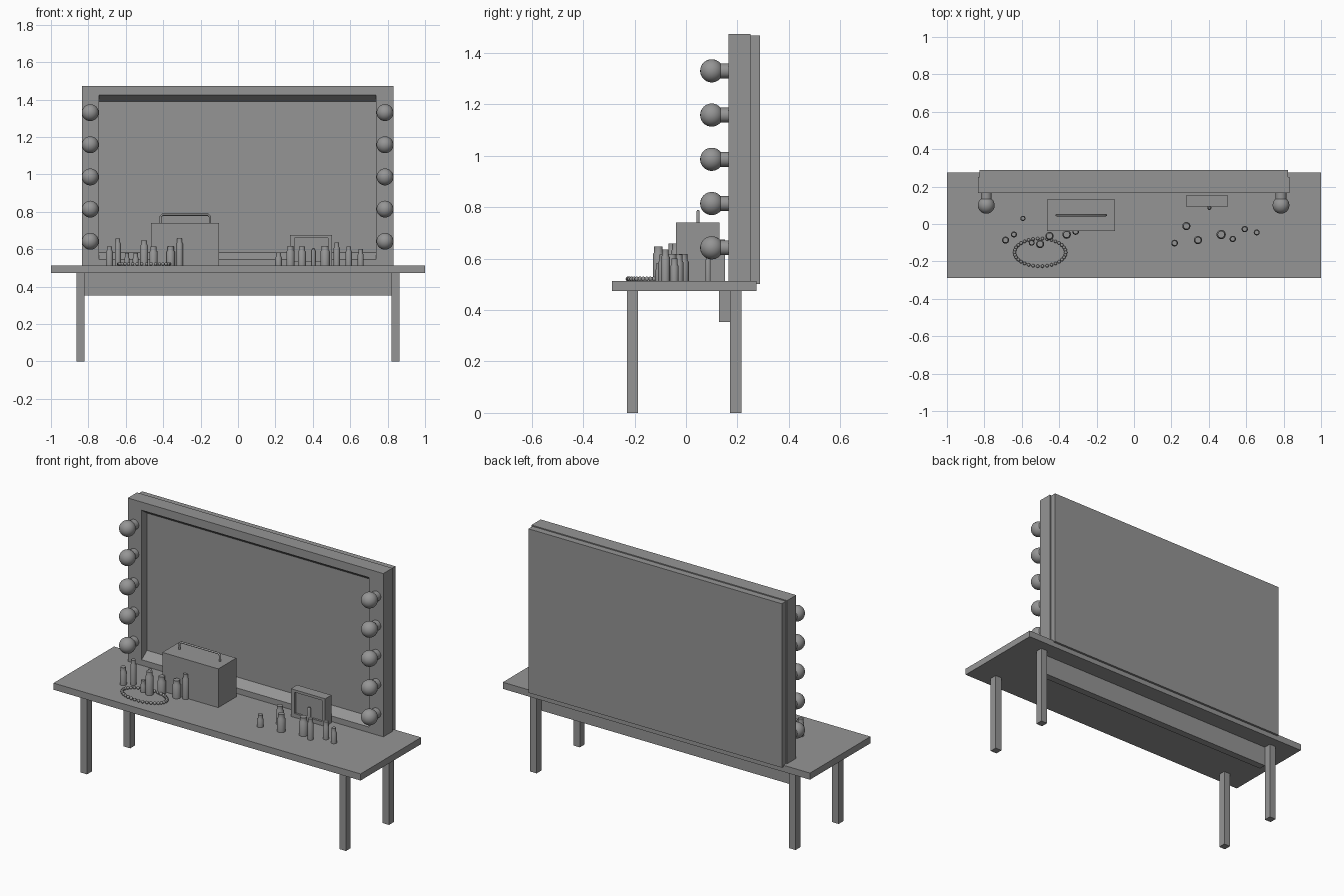
import bpy, bmesh, math
from mathutils import Vector

cube = bpy.data.objects.get("Cube")
if cube:
    bpy.data.objects.remove(cube, do_unlink=True)

GREY = (0.3, 0.3, 0.3, 1)
mat = bpy.data.materials.new("plain grey")
mat.use_nodes = True
mat.diffuse_color = GREY
mat.node_tree.nodes["Principled BSDF"].inputs["Base Color"].default_value = GREY


def finish(name, bm, smooth=False):
    bmesh.ops.recalc_face_normals(bm, faces=bm.faces)
    mesh = bpy.data.meshes.new(name)
    bm.to_mesh(mesh)
    bm.free()
    mesh.materials.append(mat)
    ob = bpy.data.objects.new(name, mesh)
    bpy.context.collection.objects.link(ob)
    if smooth:
        bpy.ops.object.select_all(action='DESELECT')
        ob.select_set(True)
        bpy.context.view_layer.objects.active = ob
        bpy.ops.object.shade_smooth_by_angle(angle=math.radians(40))
    return ob


def add_box(bm, x, y, z):
    verts = bmesh.ops.create_cube(bm, size=1)["verts"]
    for v in verts:
        v.co = Vector([lo + (c + 0.5) * (hi - lo) for c, (lo, hi) in zip(v.co, (x, y, z))])
    return list({f for v in verts for f in v.link_faces})


def box(name, x, y, z):
    bm = bmesh.new()
    add_box(bm, x, y, z)
    return finish(name, bm)


def recessed_box(name, x, y, z, ox, oz, depth, slope):
    """Box whose front face holds an opening, sloped inward at top and bottom."""
    bm = bmesh.new()
    faces = add_box(bm, x, y, z)
    front = min(faces, key=lambda f: f.calc_center_median().y)
    bmesh.ops.inset_region(bm, faces=[front], thickness=0.01)
    for v in front.verts:
        v.co.x = ox[0] if v.co.x < sum(ox) / 2 else ox[1]
        v.co.z = oz[0] if v.co.z < sum(oz) / 2 else oz[1]
    inner = bmesh.ops.extrude_discrete_faces(bm, faces=[front])["faces"][0]
    for v in inner.verts:
        v.co.y += depth
        v.co.z += slope if v.co.z < sum(oz) / 2 else -slope
    return finish(name, bm)


def lathe(name, profile, place, segments=20):
    """Spin (radius, height) points about z, then place each vertex."""
    bm = bmesh.new()
    verts = [bm.verts.new((r, 0, h)) for r, h in profile]
    edges = [bm.edges.new(pair) for pair in zip(verts, verts[1:])]
    bmesh.ops.spin(bm, geom=verts + edges, axis=(0, 0, 1), cent=(0, 0, 0),
                   steps=segments, angle=math.tau)
    bmesh.ops.remove_doubles(bm, verts=bm.verts, dist=1e-5)
    for v in bm.verts:
        v.co = place(v.co)
    return finish(name, bm, True)


# Table
TOP = 0.512
box("table_top", (-1, 1), (-0.288, 0.275), (0.473, TOP))
for side, s in (("right", -1), ("left", 1)):
    for end, y in (("front", -0.23), ("back", 0.171)):
        box(f"{end}_{side}_leg", sorted((s * 0.822, s * 0.864)), (y, y + 0.044), (0, 0.473))
box("back_apron", (-0.822, 0.822), (0.128, 0.171), (0.353, 0.473))

# Mirror frame with recessed glass, and its backing board
recessed_box("mirror_frame", (-0.833, 0.831), (0.165, 0.25), (TOP, 1.473),
             (-0.743, 0.739), (0.545, 1.425), 0.05, 0.036)
box("mirror_back", (-0.826, 0.824), (0.25, 0.288), (0.502, 1.467))

# Bulbs and sockets down both sides
for side, x in (("right", -0.79), ("left", 0.786)):
    for i in range(5):
        z = 0.642 + 0.172 * i
        lathe(f"{side}_socket_{i + 1}", [(0, 0), (0.029, 0), (0.029, 0.045), (0, 0.045)],
              lambda c: Vector((x + c.x, 0.167 - c.z, z + c.y)))
        bm = bmesh.new()
        bmesh.ops.create_uvsphere(bm, u_segments=24, v_segments=16, radius=0.045)
        bmesh.ops.translate(bm, verts=bm.verts, vec=(x, 0.1, z))
        finish(f"{side}_bulb_{i + 1}", bm, True)

# Vanity case with a raised carrying handle
box("vanity_case", (-0.466, -0.102), (-0.038, 0.13), (TOP, 0.74))
curve = bpy.data.curves.new("case_handle", 'CURVE')
curve.dimensions = '3D'
curve.bevel_depth = 0.006
curve.bevel_resolution = 2
path = [(-0.414, 0.735), (-0.414, 0.774), (-0.404, 0.784),
        (-0.16, 0.784), (-0.15, 0.774), (-0.15, 0.735)]
spline = curve.splines.new('POLY')
spline.points.add(len(path) - 1)
for p, (px, pz) in zip(spline.points, path):
    p.co = (px, 0.047, pz, 1)
curve.materials.append(mat)
handle = bpy.data.objects.new("case_handle", curve)
bpy.context.collection.objects.link(handle)

# Small trinket box with a recessed front and a little post before it
recessed_box("trinket_box", (0.278, 0.502), (0.094, 0.152), (TOP, 0.675),
             (0.302, 0.48), (0.535, 0.66), 0.012, 0)
lathe("trinket_post", [(0, 0), (0.011, 0), (0.011, 0.08), (0.006, 0.09), (0, 0.092)],
      lambda c: c + Vector((0.403, 0.086, TOP)), 12)

# Bottles: x, y, radius, top height
bottles = [
    (-0.687, -0.086, 0.019, 0.615), (-0.642, -0.056, 0.016, 0.658),
    (-0.594, 0.03, 0.014, 0.58), (-0.547, -0.1, 0.016, 0.58),
    (-0.502, -0.107, 0.022, 0.647), (-0.452, -0.064, 0.022, 0.615),
    (-0.36, -0.056, 0.023, 0.615), (-0.312, -0.04, 0.018, 0.658),
    (0.217, -0.102, 0.018, 0.583), (0.28, -0.011, 0.022, 0.617),
    (0.342, -0.086, 0.022, 0.615), (0.466, -0.056, 0.025, 0.618),
    (0.528, -0.08, 0.017, 0.635), (0.592, -0.027, 0.017, 0.615),
    (0.656, -0.045, 0.016, 0.6)]
for i, (x, y, r, top) in enumerate(bottles):
    h = top - TOP
    neck = h - 0.022
    lathe(f"bottle_{i + 1}", [(0, 0), (r, 0), (r, neck - 0.008), (r * 0.75, neck),
                              (r * 0.75, h), (0, h)],
          lambda c: c + Vector((x, y, TOP)), 16)

# Bead necklace lying in an oval
bm = bmesh.new()
for i in range(34):
    a = math.tau * i / 34
    beads = bmesh.ops.create_uvsphere(bm, u_segments=10, v_segments=8, radius=0.009)["verts"]
    bmesh.ops.translate(bm, verts=beads,
                        vec=(-0.502 + 0.137 * math.cos(a), -0.152 + 0.074 * math.sin(a), TOP + 0.009))
finish("bead_necklace", bm, True)
